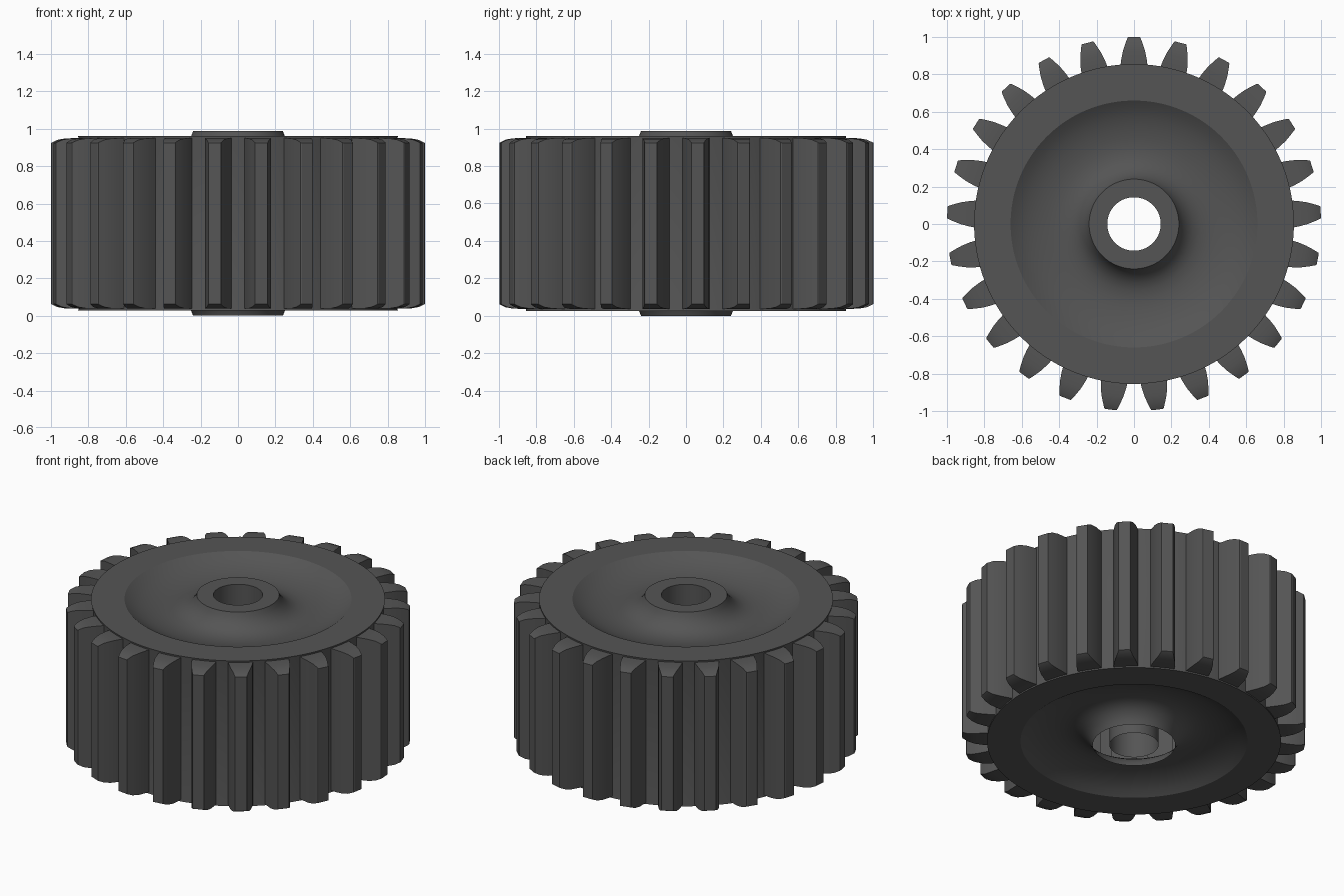
import bpy, bmesh, math

if "Cube" in bpy.data.objects:
    bpy.data.objects.remove(bpy.data.objects["Cube"])

TEETH = 25
SEGS = 125
MID = 0.4935          # mid height of the gear

mat = bpy.data.materials.new("dark_grey")
mat.diffuse_color = (0.09, 0.09, 0.09, 1)
mat.use_nodes = True
mat.node_tree.nodes["Principled BSDF"].inputs["Base Color"].default_value = mat.diffuse_color


def finish(name, bm):
    me = bpy.data.meshes.new(name)
    bm.to_mesh(me)
    bm.free()
    me.materials.append(mat)
    ob = bpy.data.objects.new(name, me)
    bpy.context.collection.objects.link(ob)
    bpy.ops.object.select_all(action='DESELECT')
    ob.select_set(True)
    bpy.context.view_layer.objects.active = ob
    bpy.ops.object.shade_smooth_by_angle(angle=math.radians(24))
    return ob


# Wheel body: bore, hub, dished web and rim revolved as a shell,
# left open around the bore underneath
half = [(0.24, 0.987), (0.25, 0.962), (0.265, 0.94), (0.285, 0.918), (0.315, 0.897),
        (0.355, 0.883), (0.405, 0.878), (0.46, 0.882), (0.52, 0.894),
        (0.57, 0.91), (0.62, 0.933), (0.66, 0.96), (0.855, 0.96), (0.853, 0.95)]
lower = [(r, 2 * MID - z) for r, z in reversed(half)]
profile = [(0.143, 0.0), (0.143, 0.987)] + half + lower

bm = bmesh.new()
rings = []
for i in range(SEGS):
    a = 2 * math.pi * i / SEGS
    rings.append([bm.verts.new((r * math.cos(a), r * math.sin(a), z)) for r, z in profile])
for i in range(SEGS):
    p, q = rings[i], rings[(i + 1) % SEGS]
    for j in range(len(profile) - 1):
        bm.faces.new((p[j], p[j + 1], q[j + 1], q[j]))
finish("wheel_body", bm)

# Teeth: tapered sections (radius, half width, half height) with chamfered tips
sections = [(0.84, 0.073, 0.456), (0.88, 0.068, 0.456), (0.925, 0.059, 0.454),
            (0.965, 0.046, 0.447), (0.997, 0.034, 0.432), (1.0, 0.029, 0.43)]
bm = bmesh.new()
for t in range(TEETH):
    a = math.pi / 2 + 2 * math.pi * t / TEETH
    c, s = math.cos(a), math.sin(a)
    loops = []
    for r, w, h in sections:
        loops.append([bm.verts.new((r * c - x * s, r * s + x * c, MID + z))
                      for x, z in ((-w, -h), (w, -h), (w, h), (-w, h))])
    for p, q in zip(loops, loops[1:]):
        for k in range(4):
            n = (k + 1) % 4
            bm.faces.new((p[k], p[n], q[n], q[k]))
    bm.faces.new(loops[-1])
    bm.faces.new(loops[0][::-1])
bmesh.ops.recalc_face_normals(bm, faces=bm.faces)
finish("gear_teeth", bm)
